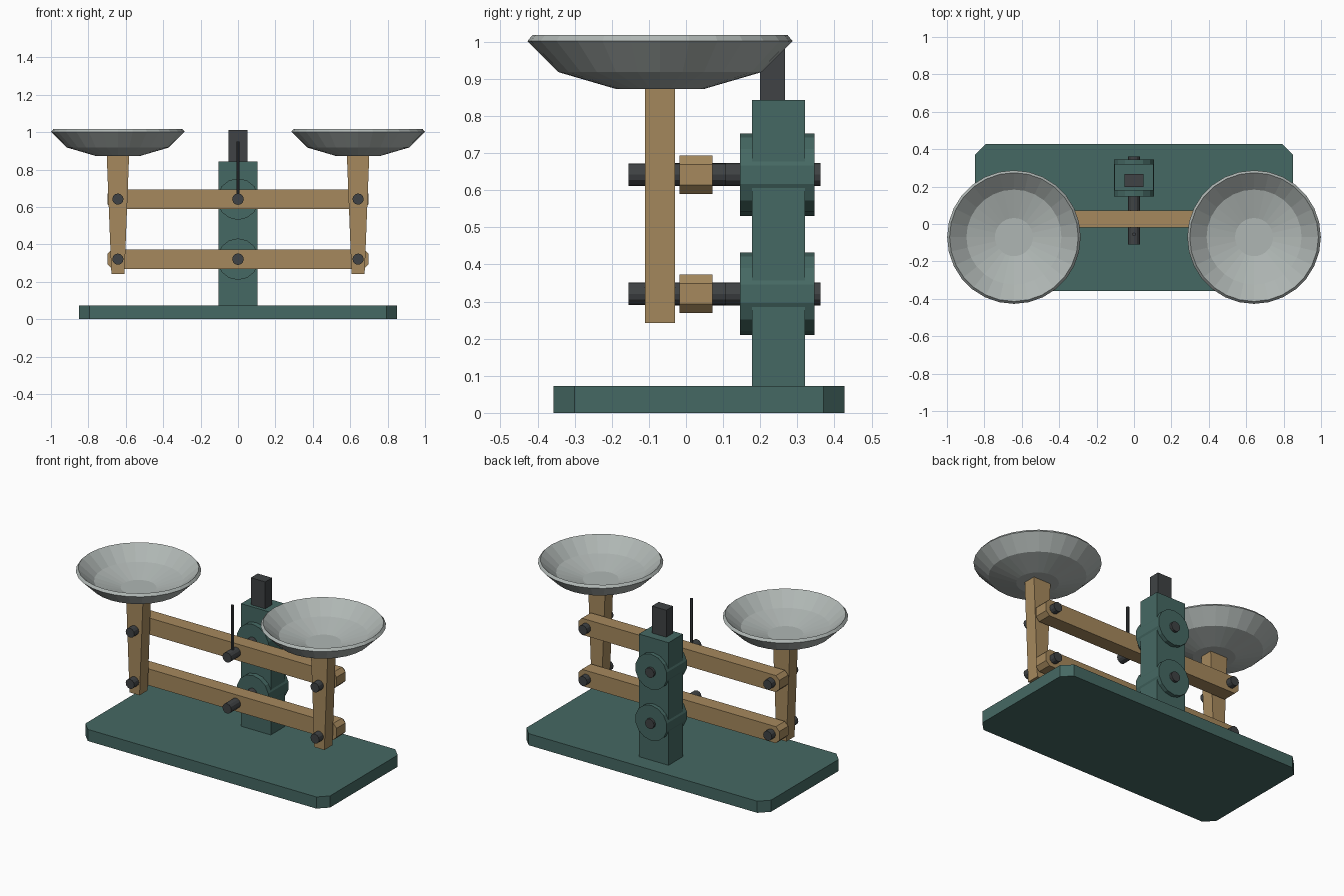
import bpy, bmesh
from math import pi, cos, sin

if "Cube" in bpy.data.objects:
    bpy.data.objects.remove(bpy.data.objects["Cube"])


def mat(name, rgb):
    m = bpy.data.materials.new(name)
    m.diffuse_color = (*rgb, 1)
    m.use_nodes = True
    m.node_tree.nodes["Principled BSDF"].inputs["Base Color"].default_value = m.diffuse_color
    return m


GREEN = mat("green_paint", (0.06, 0.14, 0.125))
WOOD = mat("tan_wood", (0.38, 0.25, 0.11))
DARK = mat("dark_steel", (0.05, 0.055, 0.058))
STEEL = mat("pan_steel", (0.43, 0.47, 0.455))


def finish(name, bm, m):
    bmesh.ops.recalc_face_normals(bm, faces=bm.faces)
    me = bpy.data.meshes.new(name)
    bm.to_mesh(me)
    bm.free()
    me.materials.append(m)
    ob = bpy.data.objects.new(name, me)
    bpy.context.collection.objects.link(ob)
    return ob


def prism(name, pts, lo, hi, m, axis="y"):
    """Extrude a 2D outline: (x, z) along y, or (x, y) along z."""
    bm = bmesh.new()
    place = (lambda p, d: (p[0], d, p[1])) if axis == "y" else (lambda p, d: (p[0], p[1], d))
    a = [bm.verts.new(place(p, lo)) for p in pts]
    b = [bm.verts.new(place(p, hi)) for p in pts]
    n = len(pts)
    bm.faces.new(a)
    bm.faces.new(b)
    for i in range(n):
        bm.faces.new((a[i], a[(i + 1) % n], b[(i + 1) % n], b[i]))
    return finish(name, bm, m)


def chamfered(x0, x1, y0, y1, c):
    return [(x0 + c, y0), (x1 - c, y0), (x1, y0 + c), (x1, y1 - c),
            (x1 - c, y1), (x0 + c, y1), (x0, y1 - c), (x0, y0 + c)]


def rect(x0, x1, y0, y1):
    return [(x0, y0), (x1, y0), (x1, y1), (x0, y1)]


def circle(cx, cy, r, n):
    return [(cx + r * sin(2 * pi * i / n), cy + r * cos(2 * pi * i / n)) for i in range(n)]


def lathe(name, profile, cx, cy, n, m):
    bm = bmesh.new()
    rings = [[bm.verts.new((cx + r * cos(2 * pi * i / n), cy + r * sin(2 * pi * i / n), z))
              for i in range(n)] for r, z in profile]
    for a, b in zip(rings, rings[1:]):
        for i in range(n):
            j = (i + 1) % n
            bm.faces.new((a[i], a[j], b[j], b[i]))
    bm.faces.new(rings[0])
    bm.faces.new(rings[-1])
    return finish(name, bm, m)


# Base, post and the dark block on top
prism("base", chamfered(-0.85, 0.85, -0.357, 0.427, 0.056), 0, 0.073, GREEN, "z")
prism("post", rect(-0.103, 0.103, 0.178, 0.321), 0.06, 0.843, GREEN, "z")
prism("post_cap", rect(-0.05, 0.05, 0.199, 0.267), 0.83, 1.012, DARK, "z")

# Two pivot levels: boss, centre pin, beam and end pins
for level, z in (("lower", 0.321), ("upper", 0.642)):
    prism(level + "_boss", circle(0, z, 0.111, 14), 0.146, 0.346, GREEN)
    prism(level + "_centre_pin", circle(0, z, 0.031, 12), -0.11, 0.362, DARK)
    prism(level + "_beam", chamfered(-0.698, 0.698, z - 0.052, z + 0.052, 0.024),
          -0.018, 0.071, WOOD)
    for side, s in (("left", -1), ("right", 1)):
        prism(f"{level}_{side}_end_pin", circle(s * 0.642, z, 0.03, 12), -0.155, 0.108, DARK)

# Pointer needle standing on the upper centre pin
prism("pointer", circle(0, -0.055, 0.009, 8), 0.645, 0.95, DARK, "z")

# Tapered uprights carrying the dished pans
PAN = [(0.119, 0.873), (0.273, 0.918), (0.357, 1.002), (0.344, 1.018),
       (0.254, 0.938), (0.102, 0.895)]
for side, s in (("left", -1), ("right", 1)):
    x = s * 0.642
    prism(side + "_upright", [(x - 0.035, 0.242), (x + 0.035, 0.242),
                              (x + 0.06, 0.88), (x - 0.06, 0.88)], -0.11, -0.03, WOOD)
    lathe(side + "_pan", PAN, x, -0.07, 28, STEEL)
